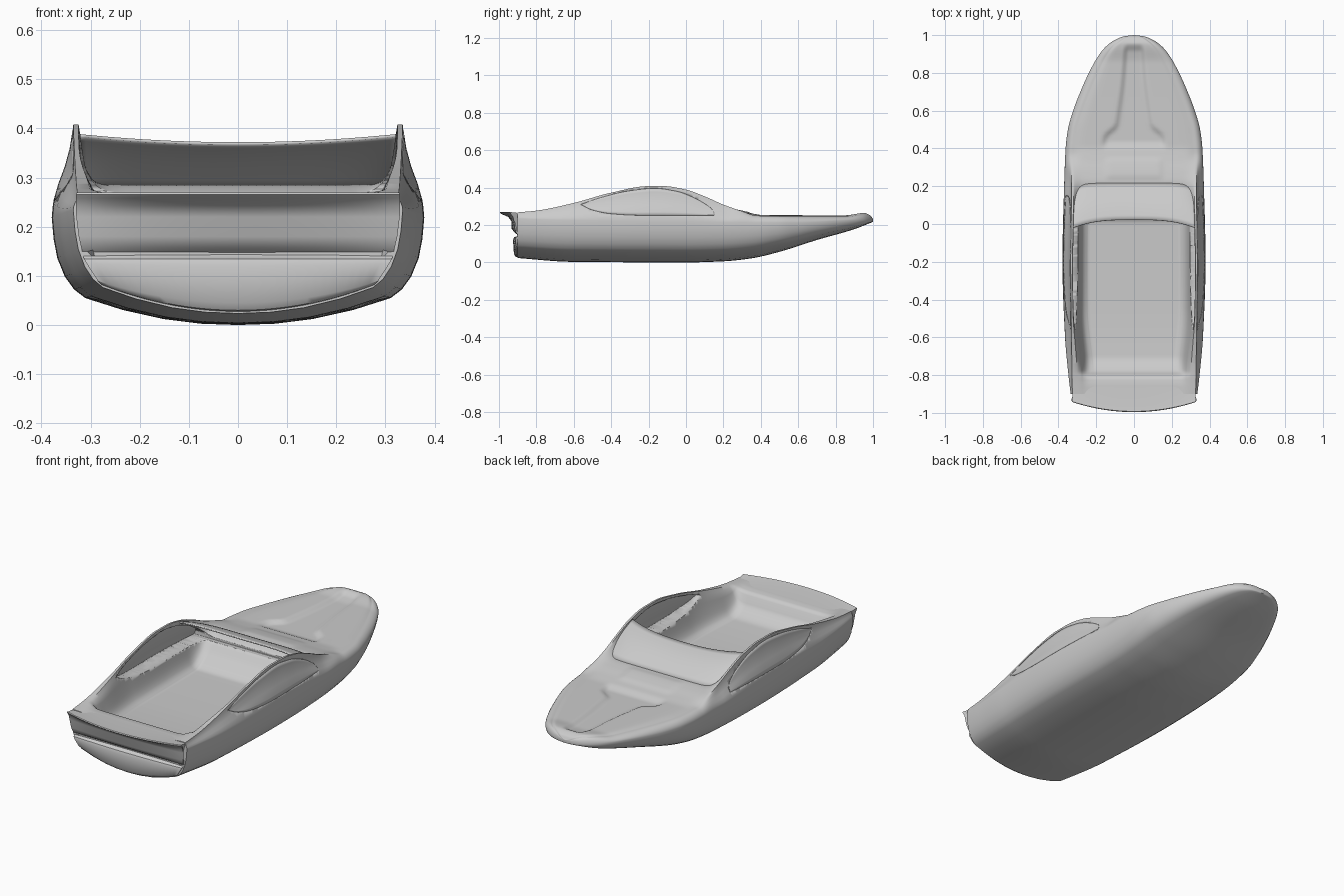
import bpy, bmesh, math

if "Cube" in bpy.data.objects:
    bpy.data.objects.remove(bpy.data.objects["Cube"])


def curve(*pts):
    """Smooth, non-overshooting interpolation through (position, value) points."""
    n = len(pts)
    d = [(pts[i+1][1]-pts[i][1]) / (pts[i+1][0]-pts[i][0]) for i in range(n-1)]
    m = [d[0]] + [0 if a*b <= 0 else 2*a*b/(a+b) for a, b in zip(d, d[1:])] + [d[-1]]

    def f(x):
        if x <= pts[0][0]:
            return pts[0][1]
        for i in range(n-1):
            x0, x1 = pts[i][0], pts[i+1][0]
            if x <= x1:
                h = x1-x0
                t = (x-x0)/h
                return ((2*t**3-3*t*t+1)*pts[i][1] + (t**3-2*t*t+t)*h*m[i]
                        + (3*t*t-2*t**3)*pts[i+1][1] + (t**3-t*t)*h*m[i+1])
        return pts[-1][1]
    return f


def lerp(a, b, t):
    return a + (b-a)*t


def smooth(t):
    t = max(0, min(1, t))
    return t*t*(3-2*t)


def grid_object(name, rows, mirror=False, side_caps=False, end_caps=False, thick=0, angle=40):
    """Skin a list of equally long point rows."""
    bm = bmesh.new()
    vs = [[bm.verts.new(p) for p in r] for r in rows]
    for a, b in zip(vs, vs[1:]):
        for i in range(len(a)-1):
            bm.faces.new((a[i], a[i+1], b[i+1], b[i]))
    if side_caps:
        bm.faces.new([r[0] for r in vs])
        bm.faces.new([r[-1] for r in vs])
    if end_caps:
        bm.faces.new(vs[0])
    bmesh.ops.remove_doubles(bm, verts=bm.verts, dist=0.0002)
    bmesh.ops.recalc_face_normals(bm, faces=bm.faces)
    me = bpy.data.meshes.new(name)
    bm.to_mesh(me)
    bm.free()
    ob = bpy.data.objects.new(name, me)
    bpy.context.collection.objects.link(ob)
    if mirror:
        ob.modifiers.new("mirror", 'MIRROR').use_clip = True
    if thick:
        s = ob.modifiers.new("thickness", 'SOLIDIFY')
        s.thickness, s.offset = thick, 0
    bpy.ops.object.select_all(action='DESELECT')
    bpy.context.view_layer.objects.active = ob
    ob.select_set(True)
    bpy.ops.object.shade_smooth_by_angle(angle=math.radians(angle))
    return ob


# Hull lines as functions of y: beam, keel, belt, rim height, rim x, floor or deck
beam = curve((-.93, .331), (-.87, .339), (-.8, .347), (-.6, .365), (-.2, .379), (.2, .37), (.4, .362),
             (.5, .35), (.6, .322), (.7, .284), (.8, .239), (.9, .182), (.95, .137), (.985, .079),
             (.995, .045), (1, 0))
keel = curve((-.92, .025), (-.6, .003), (0, 0), (.2, .006), (.35, .022), (.5, .057), (.7, .12),
             (.9, .178), (1, .217))
belt = curve((-.92, .235), (-.6, .225), (.2, .215), (.6, .212), (.9, .226), (1, .224))
rim = curve((-.92, .266), (-.8, .277), (-.6, .318), (-.4, .373), (-.2, .408), (-.12, .408), (0, .389),
            (.1, .353), (.2, .309), (.3, .274), (.38, .25), (.6, .246), (.85, .246), (.95, .256),
            (.985, .247), (1, .23))
rimx = curve((-.92, .326), (-.8, .328), (-.2, .335), (.2, .33), (.35, .33), (.5, .316), (.6, .284),
             (.7, .244), (.8, .199), (.9, .146), (.95, .105), (.985, .055), (.995, .03), (1, 0))
floor = curve((-.85, .262), (-.808, .255), (-.785, .2), (-.7, .155), (-.4, .145), (0, .15), (.08, .2),
              (.15, .268), (.22, .284), (.27, .278), (.35, .262), (.42, .253), (.85, .252), (.95, .264),
              (.985, .252), (1, .232))
key_w = curve((.38, .17), (.46, .16), (.52, .10), (.6, .085), (.75, .065), (.95, .05))


def outer(y):
    w, k, b, t, tx = beam(y), keel(y), belt(y), rim(y), rimx(y)
    low = [(0, 0), (.2, .012), (.4, .055), (.62, .14), (.82, .25), (.88, .33), (.93, .45),
           (.97, .62), (.99, .8), (1, 1)]
    cabin = [(.06, .15), (.3, .35), (.62, .55), (.85, .75), (.96, .92), (1, 1)]
    gunwale = [(.06, .28), (.19, .53), (.38, .74), (.6, .89), (.8, .965), (1, 1)]
    g = smooth((y-.2)/.15)
    up = [(lerp(a[0], c[0], g), lerp(a[1], c[1], g)) for a, c in zip(cabin, gunwale)]
    return [(w*fx, lerp(k, b, fz)) for fx, fz in low] + \
           [(lerp(w, tx, fx), lerp(b, t, fz)) for fx, fz in up]


# Tub wall: height share to inset from the rim
wall = curve((0, .01), (.22, .02), (.55, .035), (.8, .05), (.94, .068), (1, .09))


def inner(y):
    t, tx, fl = rim(y), rimx(y), floor(y)
    s = tx/.335
    aft = .028*smooth((-.45-y)/.35)
    pts = []
    for i in range(15):
        f = math.sin(math.pi/2*i/14)
        pts.append((tx-wall(f)*s-aft*min(1, .6+2*f), lerp(t, fl, f)))
    x0 = pts[-1][0]
    for i in range(1, 19):
        x = x0*(1-i/18)
        # sunken foredeck channel and raised hatch
        ends = smooth((y-.39)/.05)*smooth((.96-y)/.05)
        dz = -.014*smooth((key_w(y)-x)/.035+.3)*ends
        dz += .005*smooth((.165-x)/.04)*smooth((y-.23)/.03)*smooth((.36-y)/.035)
        pts.append((x, fl+dz))
    return pts


# Hull, foredeck and cockpit tub
ys = [-.9 + 1.35*i/110 for i in range(110)] + [.45+.55*math.sin(math.pi/2*i/50) for i in range(51)]
hull = grid_object("hull", [[(x, y, z) for x, z in outer(y)+inner(y)] for y in ys],
                   mirror=True, end_caps=True, angle=50)

# Transom with overhanging lip: centre y, side y, height, half width
prof = [(-.86, -.86, .262, .326), (-.965, -.925, .267, .327), (-.992, -.94, .27, .328), (-.996, -.942, .266, .329),
        (-.985, -.935, .258, .33), (-.95, -.925, .243, .33), (-.933, -.92, .22, .329),
        (-.932, -.915, .18, .324), (-.915, -.908, .158, .319), (-.897, -.897, .146, .316),
        (-.902, -.899, .141, .315), (-.92, -.91, .134, .313), (-.925, -.913, .12, .308),
        (-.92, -.908, .045, .285), (-.91, -.902, .03, .278), (-.89, -.89, .025, .275)]
rows = []
for yc, ye, z, w in prof:
    row = []
    for i in range(33):
        u = i/16-1
        lift = .055*u*u*max(0, (.13-z)/.105)
        row.append((w*u, lerp(yc, ye, u*u), z+lift))
    rows.append(row)
grid_object("transom", rows, side_caps=True)

# Curved windscreen between the cockpit sides
rows = []
for j in range(9):
    v = j/8
    row = []
    for i in range(41):
        u = i/20-1
        y = lerp(.215-.035*abs(u)**8, .022-.045*abs(u)**3, v)
        z = lerp(.282, .369+.017*u*u, v) + .012*math.sin(math.pi*v)
        row.append(((rimx(y)-.006)*u, y, z))
    rows.append(row)
grid_object("windscreen", rows, thick=.006)

# Side windows set into openings in the hull flanks
win_top = curve((-.56, .31), (-.45, .348), (-.3, .383), (-.17, .396), (-.05, .38), (.05, .342),
                (.12, .3), (.145, .275), (.15, .255))
win_low = curve((-.56, .308), (-.5, .28), (-.4, .26), (-.25, .252), (.15, .252))


def side_x(y, z):
    pts = outer(y)[9:]
    for (x0, z0), (x1, z1) in zip(pts, pts[1:]):
        if z <= z1:
            return lerp(x0, x1, (z-z0)/(z1-z0))
    return pts[-1][0]


wy = [-.205 - .355*math.cos(math.pi*i/48) for i in range(49)]
rows = []
for y in wy:
    zs = [lerp(win_low(y), win_top(y), j/8) for j in range(9)]
    rows.append([(side_x(y, z)-.001, y, z) for z in zs])
grid_object("side_window", rows, mirror=True, thick=.003)

# Hidden prism that cuts both window openings
loop = [(y, win_low(y)) for y in wy] + [(y, win_top(y)) for y in reversed(wy)]
loop.append(loop[0])
cutter = grid_object("window_cutter", [[(-.5, y, z), (.5, y, z)] for y, z in loop])
bm = bmesh.new()
bm.from_mesh(cutter.data)
bmesh.ops.holes_fill(bm, edges=[e for e in bm.edges if e.is_boundary])
bmesh.ops.recalc_face_normals(bm, faces=bm.faces)
bm.to_mesh(cutter.data)
bm.free()
cutter.hide_render = True
cut = hull.modifiers.new("window_openings", 'BOOLEAN')
cut.object, cut.operation, cut.solver = cutter, 'DIFFERENCE', 'EXACT'
